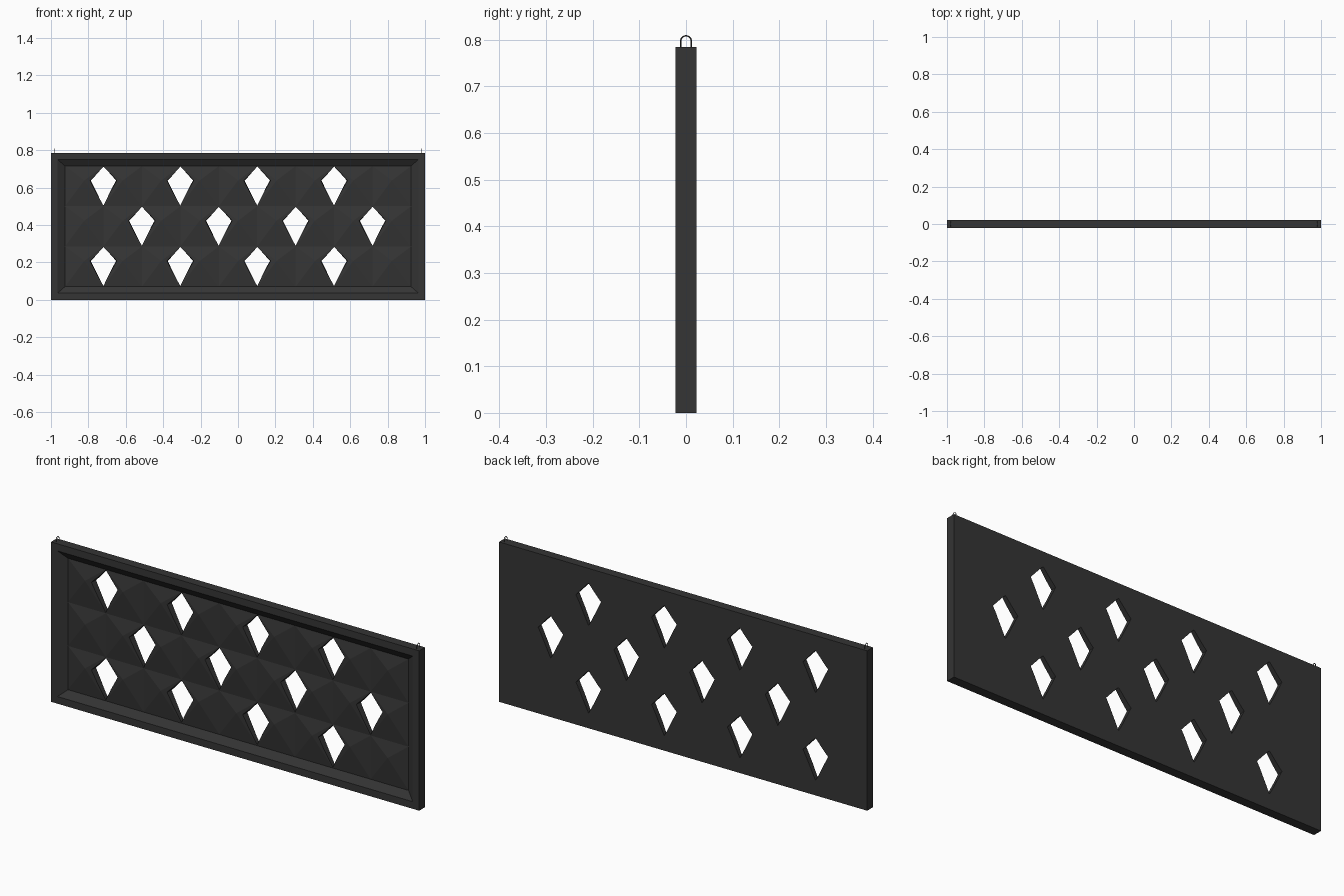
import bpy, bmesh, math

if "Cube" in bpy.data.objects:
    bpy.data.objects.remove(bpy.data.objects["Cube"])

H, Y = 0.785, 0.0225            # panel height, half thickness
BASE, PEAK = 0.002, -0.013      # recess floor and pyramid tip (y)
COLS, ROWS = 9, 3
X0, Z0, Z1 = 0.925, 0.07, 0.715  # recess floor bounds
DX, DZ = 2 * X0 / COLS, (Z1 - Z0) / ROWS
RIDGE = 0.64                    # relative height of the pyramid tips in a row

mat = bpy.data.materials.new("charcoal")
mat.diffuse_color = (0.035, 0.035, 0.035, 1)
mat.use_nodes = True
mat.node_tree.nodes["Principled BSDF"].inputs["Base Color"].default_value = mat.diffuse_color


def finish(bm, name):
    bmesh.ops.recalc_face_normals(bm, faces=bm.faces)
    me = bpy.data.meshes.new(name)
    bm.to_mesh(me)
    bm.free()
    me.materials.append(mat)
    ob = bpy.data.objects.new(name, me)
    bpy.context.collection.objects.link(ob)
    return ob


def rect(bm, x, za, zb, y):
    return [bm.verts.new(p) for p in ((-x, y, za), (x, y, za), (x, y, zb), (-x, y, zb))]


# Panel: framed slab with a bevelled recess filled by pyramids
bm = bmesh.new()
back = rect(bm, 1, 0, H, Y)
outer = rect(bm, 1, 0, H, -Y)
lip = rect(bm, 0.965, 0.035, H - 0.035, -Y)
bm.faces.new(back)
for a, b in ((back, outer), (outer, lip)):
    for i in range(4):
        j = (i + 1) % 4
        bm.faces.new((a[i], a[j], b[j], b[i]))
g = [[bm.verts.new((-X0 + c * DX, BASE, Z0 + r * DZ)) for r in range(ROWS + 1)]
     for c in range(COLS + 1)]
edges = [[col[0] for col in g], g[-1], [col[-1] for col in g][::-1], g[0][::-1]]
for i, edge in enumerate(edges):
    bm.faces.new([lip[(i + 1) % 4], lip[i]] + edge)
for c in range(COLS):
    for r in range(ROWS):
        tip = bm.verts.new((-X0 + (c + 0.5) * DX, PEAK, Z0 + (r + RIDGE) * DZ))
        q = [g[c][r], g[c + 1][r], g[c + 1][r + 1], g[c][r + 1]]
        for i in range(4):
            bm.faces.new((q[i], q[(i + 1) % 4], tip))
panel = finish(bm, "panel")

# Kite holes between neighbouring pyramids, staggered by row
bm = bmesh.new()
for r in range(ROWS):
    for c in range(1 + r % 2, COLS, 2):
        x, z = -X0 + c * DX, Z0 + r * DZ
        if c > 8:
            continue
        rings = []
        for y, w in ((-0.04, 0.075), (0.04, 0.066)):
            pts = ((0, 0.004), (w, RIDGE * DZ), (0, DZ - 0.003), (-w, RIDGE * DZ))
            rings.append([bm.verts.new((x + px, y, z + pz)) for px, pz in pts])
        a, b = rings
        bm.faces.new(a)
        bm.faces.new(b)
        for i in range(4):
            j = (i + 1) % 4
            bm.faces.new((a[i], a[j], b[j], b[i]))
cutter = finish(bm, "hole_cutter")
cutter.hide_render = True
cutter.hide_viewport = False
cutter.display_type = 'WIRE'

mod = panel.modifiers.new("holes", 'BOOLEAN')
mod.operation = 'DIFFERENCE'
mod.solver = 'EXACT'
mod.object = cutter
bpy.context.view_layer.objects.active = panel
bpy.ops.object.modifier_apply(modifier=mod.name)
bpy.data.objects.remove(cutter)

# Hanging loops on the top corners
for side, name in ((-1, "left_hanging_loop"), (1, "right_hanging_loop")):
    cu = bpy.data.curves.new(name, 'CURVE')
    cu.dimensions = '3D'
    cu.bevel_depth = 0.0015
    cu.bevel_resolution = 2
    cu.use_fill_caps = True
    R = 0.0115
    path = [(-R, H - 0.01)]
    path += [(-R * math.cos(t * math.pi / 12), 0.797 + R * math.sin(t * math.pi / 12))
             for t in range(13)]
    path += [(R, H - 0.01)]
    sp = cu.splines.new('POLY')
    sp.points.add(len(path) - 1)
    for p, (y, z) in zip(sp.points, path):
        p.co = (side * 0.98, y, z, 1)
    cu.materials.append(mat)
    bpy.context.collection.objects.link(bpy.data.objects.new(name, cu))
